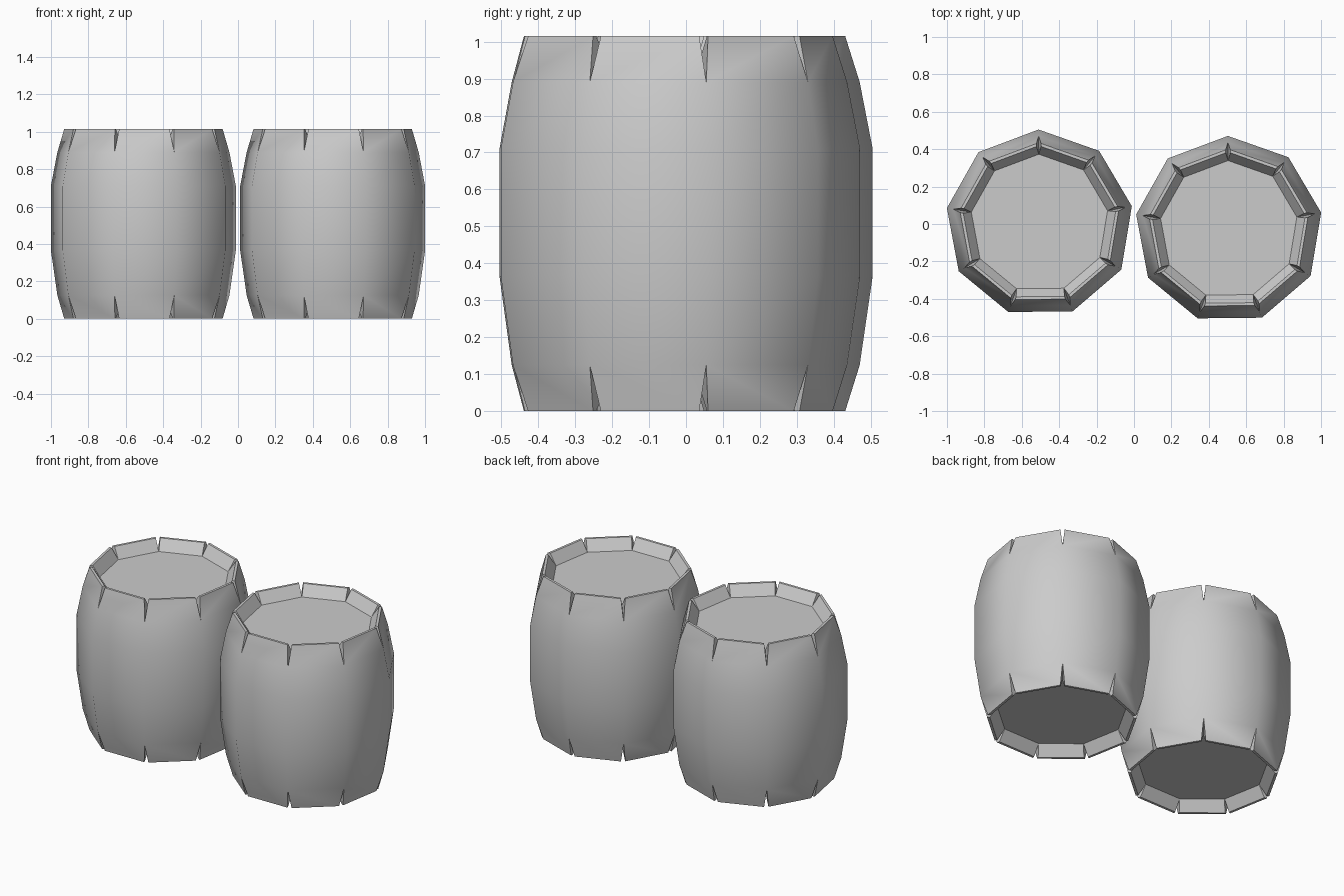
import bpy
import bmesh
import math
from mathutils import Vector

cube = bpy.data.objects.get("Cube")
if cube:
    bpy.data.objects.remove(cube, do_unlink=True)

SIDES = 9
TURN = math.radians(10.6)
HEIGHT = 1.015
GAP = 0.013  # half the width of a notch between staves

grey = bpy.data.materials.new("plain grey")
grey.use_nodes = True
colour = (0.6, 0.6, 0.6, 1)
grey.diffuse_color = colour
grey.node_tree.nodes["Principled BSDF"].inputs["Base Color"].default_value = colour


def corner(k, r, z):
    a = TURN + k * math.tau / SIDES
    return Vector((r * math.cos(a), r * math.sin(a), z))


def ring(bm, r, z):
    return [bm.verts.new(corner(k, r, z)) for k in range(SIDES)]


def barrel_end(bm, outer, rim_z, lid_z):
    """Split stave tips with V notches around a recessed lid."""
    lid = ring(bm, 0.37, lid_z)
    bm.faces.new(lid)
    for k in range(SIDES):
        n = (k + 1) % SIDES
        tips = []
        for r in (0.432, 0.416):
            a, b = corner(k, r, rim_z), corner(n, r, rim_z)
            step = (b - a).normalized() * GAP
            tips.append((bm.verts.new(a + step), bm.verts.new(b - step)))
        (oa, ob), (ia, ib) = tips
        bm.faces.new((outer[k], outer[n], ob, oa))  # outside of stave
        bm.faces.new((oa, ob, ib, ia))              # rim
        bm.faces.new((ia, ib, lid[n], lid[k]))      # inside of stave
        bm.faces.new((outer[k], oa, ia, lid[k]))    # notch walls
        bm.faces.new((outer[n], lid[n], ib, ob))


def barrel(name, x, y):
    bm = bmesh.new()
    # Bulging body
    profile = [(0.467, 0.125), (0.502, 0.365), (0.502, 0.71), (0.467, 0.89)]
    rings = [ring(bm, r, z) for r, z in profile]
    for low, high in zip(rings, rings[1:]):
        for k in range(SIDES):
            n = (k + 1) % SIDES
            bm.faces.new((low[k], low[n], high[n], high[k]))
    # Top and bottom ends
    barrel_end(bm, rings[-1], HEIGHT, HEIGHT - 0.065)
    barrel_end(bm, rings[0], 0, 0.065)
    bmesh.ops.recalc_face_normals(bm, faces=bm.faces)

    mesh = bpy.data.meshes.new(name)
    bm.to_mesh(mesh)
    bm.free()
    mesh.materials.append(grey)
    obj = bpy.data.objects.new(name, mesh)
    obj.location = (x, y, 0)
    bpy.context.collection.objects.link(obj)
    bpy.ops.object.select_all(action="DESELECT")
    obj.select_set(True)
    bpy.context.view_layer.objects.active = obj
    bpy.ops.object.shade_smooth_by_angle(angle=math.radians(45))


barrel("right_barrel", -0.505, 0.003)
barrel("left_barrel", 0.507, -0.031)
